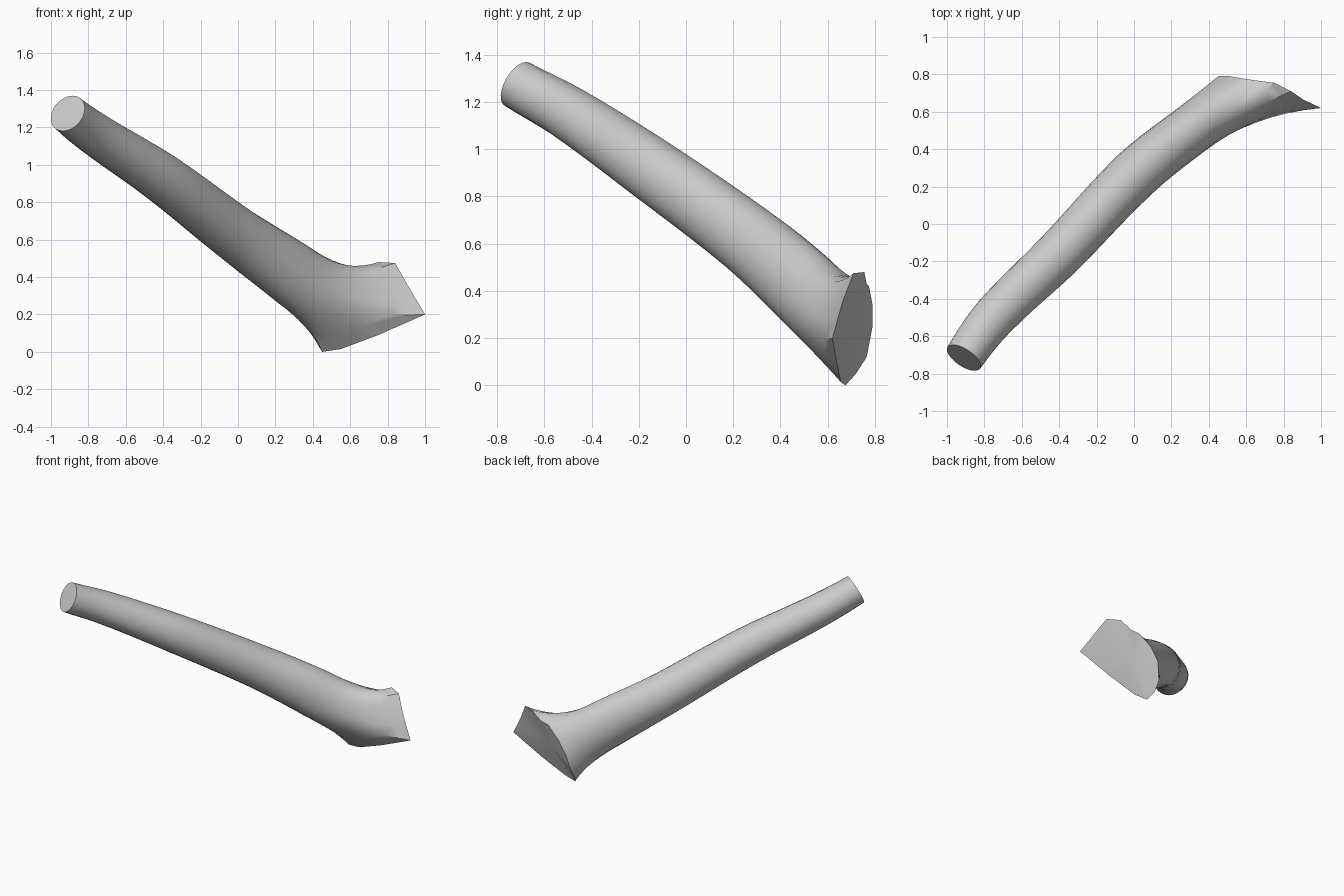
import bpy, bmesh, math
from mathutils import Vector as V

if "Cube" in bpy.data.objects:
    bpy.data.objects.remove(bpy.data.objects["Cube"])

N = 24  # sides around the limb

# Stations along the limb: centre, side radius, upright radius
STATIONS = [
    (V((-0.91, -0.715, 1.275)), 0.105, 0.105),
    (V((-0.75, -0.50, 1.155)), 0.118, 0.115),
    (V((-0.40, -0.16, 0.925)), 0.13, 0.135),
    (V((0.00, 0.26, 0.62)), 0.138, 0.152),
    (V((0.30, 0.50, 0.41)), 0.135, 0.175),
]
START_DIR, END_DIR = V((0.5, 0.75, -0.44)), V((0.69, 0.52, -0.5))

# Slanted rim of the flared end: angle around the limb, point
RIM = [
    (-15, (1.0, 0.62, 0.20)), (15, (0.905, 0.665, 0.36)),
    (45, (0.84, 0.71, 0.475)), (60, (0.75, 0.755, 0.48)),
    (90, (0.67, 0.765, 0.43)), (105, (0.60, 0.775, 0.42)),
    (150, (0.51, 0.79, 0.34)), (180, (0.45, 0.79, 0.25)),
    (210, (0.42, 0.765, 0.12)), (240, (0.42, 0.72, 0.05)),
    (270, (0.45, 0.675, 0.0)), (300, (0.55, 0.655, 0.015)),
    (330, (0.75, 0.64, 0.09)), (345, (1.0, 0.62, 0.20)),
]


def ring(centre, direction, a, b):
    d = direction.normalized()
    side = d.cross(V((0, 0, 1))).normalized()
    up = side.cross(d)
    return [centre + side * a * math.cos(t) + up * b * math.sin(t)
            for t in (math.tau * i / N for i in range(N))]


def rim_point(deg):
    if deg > 345:
        deg -= 360
    for (a0, p0), (a1, p1) in zip(RIM, RIM[1:]):
        if a0 <= deg <= a1:
            return V(p0).lerp(V(p1), (deg - a0) / (a1 - a0))


def hermite(p0, p1, m0, m1, t):
    return (p0 * (2*t**3 - 3*t**2 + 1) + m0 * (t**3 - 2*t**2 + t)
            + p1 * (3*t**2 - 2*t**3) + m1 * (t**3 - t**2))


# Smooth tube through the stations
cs = [s[0] for s in STATIONS]
tangents = [START_DIR.normalized() * (cs[1] - cs[0]).length]
tangents += [(cs[i + 1] - cs[i - 1]).normalized() for i in range(1, len(cs) - 1)]
tangents += [END_DIR]
tangents = [t.normalized() for t in tangents]
rings = []
for i in range(len(cs) - 1):
    span = (cs[i + 1] - cs[i]).length
    for k in range(5):
        t = k / 5
        c = hermite(cs[i], cs[i + 1], tangents[i] * span, tangents[i + 1] * span, t)
        d = tangents[i].lerp(tangents[i + 1], t)
        a, b = (STATIONS[i][j] * (1 - t) + STATIONS[i + 1][j] * t for j in (1, 2))
        rings.append(ring(c, d, a, b))
last = ring(cs[-1], END_DIR, *STATIONS[-1][1:])
rings.append(last)

# Flare from the last round section out to the rim
end = END_DIR.normalized()
rim = [rim_point(360 * i / N) for i in range(N)]
rim[N - 1] = V(RIM[0][1])
for k in range(1, 9):
    t = k / 8
    row = []
    for p, q in zip(last, rim):
        ctrl = p + end * 0.6 * (q - p).dot(end)
        row.append(p * (1 - t)**2 + ctrl * 2 * t * (1 - t) + q * t * t)
    rings.append(row)

# Skin the rings and close both ends
bm = bmesh.new()
rows = [[bm.verts.new(p) for p in r] for r in rings]
for r0, r1 in zip(rows, rows[1:]):
    for i in range(N):
        j = (i + 1) % N
        bm.faces.new((r0[i], r0[j], r1[j], r1[i]))
bm.faces.new(rows[0])
mid = bm.verts.new(sum(rim, V()) / N)
for i in range(N):
    bm.faces.new((rows[-1][i], rows[-1][(i + 1) % N], mid))
bmesh.ops.recalc_face_normals(bm, faces=bm.faces)
mesh = bpy.data.meshes.new("flared_limb")
bm.to_mesh(mesh)
bm.free()

grey = bpy.data.materials.new("light grey")
grey.diffuse_color = (0.6, 0.6, 0.6, 1)
grey.use_nodes = True
grey.node_tree.nodes["Principled BSDF"].inputs["Base Color"].default_value = grey.diffuse_color
mesh.materials.append(grey)
limb = bpy.data.objects.new("flared_limb", mesh)
bpy.context.collection.objects.link(limb)
bpy.context.view_layer.objects.active = limb
limb.select_set(True)
bpy.ops.object.shade_smooth_by_angle(angle=math.radians(40))
